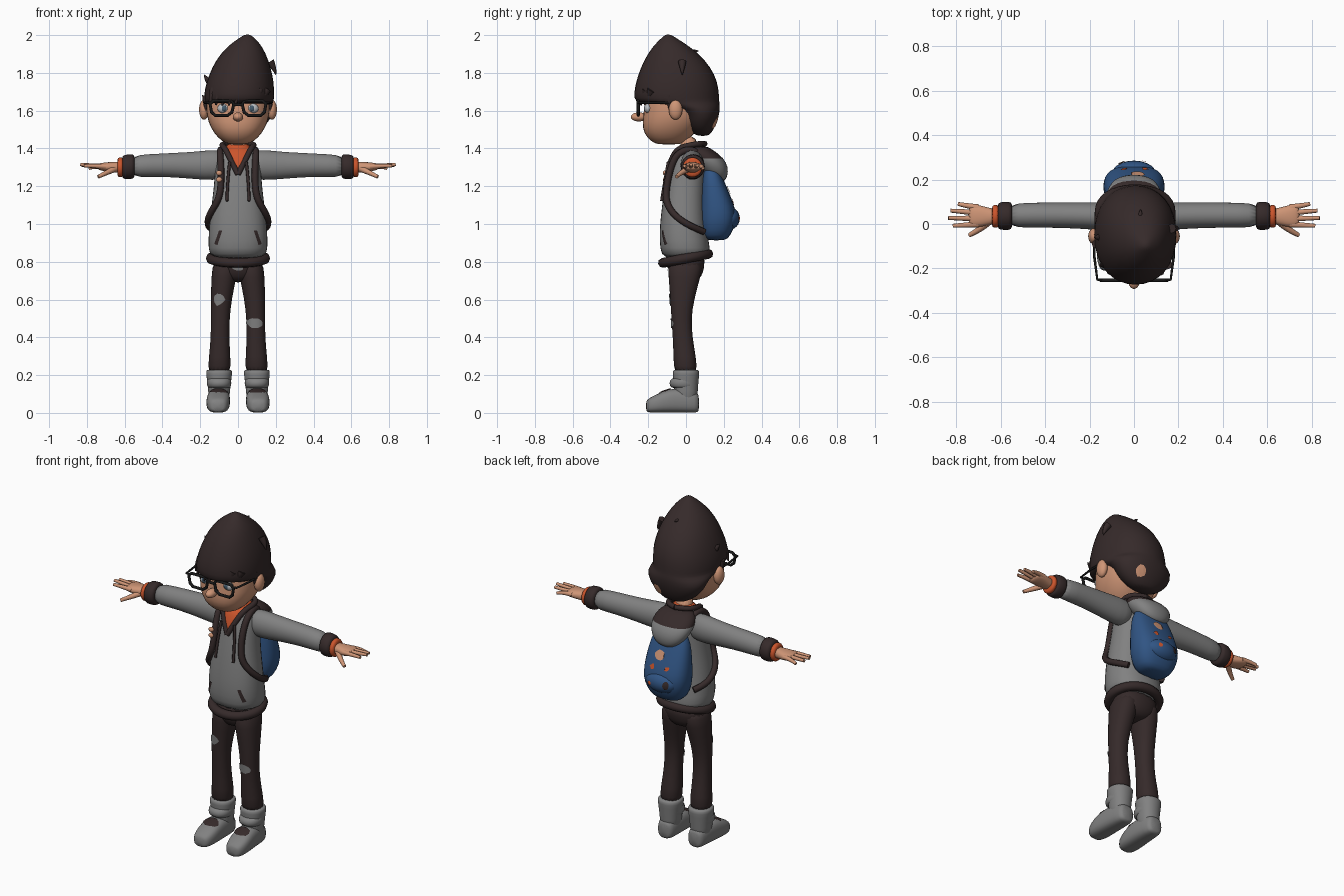
import bpy, bmesh, random
from math import cos, sin, pi, copysign
from mathutils import Vector
from mathutils.bvhtree import BVHTree

random.seed(4)
if "Cube" in bpy.data.objects:
    bpy.data.objects.remove(bpy.data.objects["Cube"])


def material(name, r, g, b):
    m = bpy.data.materials.new(name)
    m.use_nodes = True
    m.diffuse_color = (r, g, b, 1)
    node = m.node_tree.nodes["Principled BSDF"]
    node.inputs["Base Color"].default_value = (r, g, b, 1)
    node.inputs["Roughness"].default_value = 0.8
    return m


BROWN = material("dark brown", 0.036, 0.023, 0.023)
GREY = material("grey cloth", 0.22, 0.22, 0.22)
SKIN = material("skin", 0.62, 0.30, 0.18)
ORANGE = material("orange shirt", 0.60, 0.09, 0.025)
BLUE = material("backpack blue", 0.03, 0.09, 0.23)
BLACK = material("frame black", 0.01, 0.01, 0.01)
WHITE = material("eye white", 0.5, 0.52, 0.54)
IRIS = material("iris blue", 0.06, 0.11, 0.16)


def finish(name, mesh, *mats):
    obj = bpy.data.objects.new(name, mesh)
    bpy.context.collection.objects.link(obj)
    for m in mats:
        mesh.materials.append(m)
    mesh.shade_smooth()
    return obj


def loft(name, sections, mats, axis="z", power=2.3, s=1, n=16):
    """Sections are (position on axis, centre a, centre b, radius a, radius b)."""
    bm = bmesh.new()
    rings = []
    for t, ca, cb, ra, rb in sections:
        ring = []
        for i in range(n):
            c, d = cos(2 * pi * i / n), sin(2 * pi * i / n)
            a = ca + ra * copysign(abs(c) ** (2 / power), c)
            b = cb + rb * copysign(abs(d) ** (2 / power), d)
            x, y, z = {"x": (t, a, b), "y": (a, t, b), "z": (a, b, t)}[axis]
            ring.append(bm.verts.new((x * s, y, z)))
        rings.append(ring)
    for p, q in zip(rings, rings[1:]):
        for i in range(n):
            j = (i + 1) % n
            bm.faces.new((p[i], p[j], q[j], q[i]))
    bm.faces.new(rings[0])
    bm.faces.new(rings[-1])
    bmesh.ops.recalc_face_normals(bm, faces=bm.faces)
    mesh = bpy.data.meshes.new(name)
    bm.to_mesh(mesh)
    bm.free()
    obj = finish(name, mesh, *mats)
    obj.modifiers.new("smooth", "SUBSURF").levels = 1
    obj.modifiers["smooth"].render_levels = 1
    return obj


def ellipsoid(name, centre, radii, mat):
    bm = bmesh.new()
    bmesh.ops.create_uvsphere(bm, u_segments=20, v_segments=12, radius=1)
    for v in bm.verts:
        v.co = Vector(centre) + Vector([v.co[i] * radii[i] for i in range(3)])
    mesh = bpy.data.meshes.new(name)
    bm.to_mesh(mesh)
    bm.free()
    return finish(name, mesh, mat)


def tree(obj):
    bpy.context.view_layer.update()
    return BVHTree.FromObject(obj, bpy.context.evaluated_depsgraph_get())


def tube(name, pts, r, mat, s=1, tip=1.0, closed=False, kind="NURBS", snap=None):
    """Round tube along points; tip scales the radius at the far end."""
    pts = [Vector((p[0] * s, p[1], p[2])) for p in pts]
    if snap:
        hits = [snap.find_nearest(p) for p in pts]
        pts = [h[0] + h[1] * 0.014 for h in hits]
    cu = bpy.data.curves.new(name, "CURVE")
    cu.dimensions = "3D"
    cu.bevel_depth, cu.bevel_resolution, cu.resolution_u = r, 2, 6
    cu.use_fill_caps = True
    sp = cu.splines.new(kind)
    sp.points.add(len(pts) - 1)
    for i, p in enumerate(pts):
        sp.points[i].co = (*p, 1)
        sp.points[i].radius = 1 + (tip - 1) * i / (len(pts) - 1)
    sp.use_cyclic_u, sp.use_endpoint_u, sp.order_u = closed, not closed, 3
    tmp = bpy.data.objects.new(name + "_path", cu)
    bpy.context.collection.objects.link(tmp)
    bpy.context.view_layer.update()
    deps = bpy.context.evaluated_depsgraph_get()
    mesh = bpy.data.meshes.new_from_object(tmp.evaluated_get(deps))
    bpy.data.objects.remove(tmp)
    mesh.materials.clear()
    return finish(name, mesh, mat)


def blob(cu, cv, ru, rv, rough=0.0, n=10):
    out = []
    for i in range(n):
        k = 1 + random.uniform(-rough, rough)
        out.append((cu + ru * k * cos(2 * pi * i / n), cv + rv * k * sin(2 * pi * i / n)))
    return out


def patch(name, outline, target, mat, side="front"):
    """Thin plate laid onto a target surface along one direction."""
    ray = Vector({"front": (0, 1, 0), "back": (0, -1, 0), "top": (0, 0, -1)}[side])
    surf = tree(target)
    bm = bmesh.new()
    start = [Vector((u, 0, v)) - ray if side != "top" else Vector((u, v, 1)) for u, v in outline]
    bm.faces.new([bm.verts.new(p) for p in start])
    bmesh.ops.triangulate(bm, faces=bm.faces)
    bmesh.ops.subdivide_edges(bm, edges=bm.edges, cuts=3, use_grid_fill=True)
    for v in list(bm.verts):
        loc, nor, _, _ = surf.ray_cast(v.co, ray)
        if loc is None:
            bm.verts.remove(v)
        else:
            v.co = loc + nor * 0.005
    bm.normal_update()
    if sum(f.normal.dot(ray) for f in bm.faces) > 0:
        bmesh.ops.reverse_faces(bm, faces=bm.faces)
    mesh = bpy.data.meshes.new(name)
    bm.to_mesh(mesh)
    bm.free()
    return finish(name, mesh, mat)


# Head, nose and neck
loft("head", [(1.42, 0, -.09, .04, .06), (1.435, 0, -.095, .085, .09), (1.48, 0, -.088, .13, .14),
              (1.54, 0, -.07, .162, .165), (1.60, 0, -.053, .172, .172), (1.68, 0, -.05, .172, .172),
              (1.76, 0, -.05, .13, .13)], [SKIN])
ellipsoid("nose", (0, -.25, 1.567), (.027, .042, .024), SKIN)
loft("neck", [(1.34, 0, .02, .055, .05), (1.48, 0, .01, .052, .05)], [SKIN])
loft("shirt_collar", [(1.35, 0, .02, .075, .068), (1.40, 0, .02, .07, .062), (1.43, 0, .02, .06, .054)], [ORANGE])

# Hair mass, open over the face
hair = loft("hair", [(1.465, .01, .09, .05, .03), (1.49, .01, .08, .11, .062), (1.55, .005, .075, .17, .098),
                     (1.615, .005, .075, .19, .108), (1.64, .005, -.04, .185, .222), (1.66, .005, -.05, .19, .23),
                     (1.72, .008, -.05, .188, .228), (1.79, .015, -.05, .172, .208), (1.87, .022, -.06, .142, .165),
                     (1.94, .036, -.078, .095, .1), (1.98, .046, -.09, .048, .046), (2.005, .05, -.095, .012, .012)],
            [BROWN], power=2.15)
patch("hair_gap", blob(.08, 1.54, .03, .032, .15), hair, SKIN, "back")
LOCKS = [((.17, -.02, 1.86), (.195, -.02, 1.82), (.2, -.02, 1.79)),
         ((.02, .0, 1.89), (.03, .04, 1.92), (.03, .065, 1.915)),
         ((-.14, -.06, 1.74), (-.17, -.06, 1.77), (-.178, -.06, 1.79))]
for i, pts in enumerate(LOCKS):
    tube("stray_lock_%d" % i, pts, .022, BROWN, tip=.1)
for i in range(9):
    x = -.14 + .034 * i
    y = -.05 - .215 * (1 - (x / .19) ** 2) ** .5
    drop = 1.632 + (.02 if i > 4 else 0) + random.uniform(-.008, .012)
    tube("fringe_lock_%d" % i, [(x + .015, y + .025, 1.71), (x, y + .008, 1.67), (x - .012, y + .012, drop)],
         .026, BROWN, tip=.15)

# Ears, sideburns, eyes and glasses
FRAME = [(.022, 1.635), (.035, 1.652), (.13, 1.652), (.148, 1.635), (.14, 1.592),
         (.12, 1.575), (.055, 1.575), (.032, 1.592)]
for side, s in (("left", 1), ("right", -1)):
    ellipsoid(side + "_ear", (.18 * s, -.055, 1.605), (.026, .036, .053), SKIN)
    tube(side + "_sideburn", [(.17, -.09, 1.68), (.174, -.09, 1.64), (.17, -.085, 1.6)], .02, BROWN, s, .2)
    ellipsoid(side + "_eye", (.077 * s, -.2, 1.612), (.032, .021, .026), WHITE)
    ellipsoid(side + "_iris", (.074 * s, -.216, 1.612), (.014, .007, .016), IRIS)
    tube(side + "_lens_frame", [(x, -.253, z) for x, z in FRAME], .0085, BLACK, s, closed=True, kind="POLY")
    tube(side + "_glasses_arm", [(.14, -.253, 1.642), (.165, -.25, 1.642), (.178, -.15, 1.642), (.178, -.05, 1.64)],
         .006, BLACK, s, kind="POLY")
tube("glasses_bridge", [(-.027, -.253, 1.63), (0, -.258, 1.634), (.027, -.253, 1.63)], .008, BLACK)

# Hooded jacket body
jacket = loft("jacket", [(.81, 0, 0, .15, .125), (.87, 0, -.004, .16, .136), (.95, 0, -.015, .159, .129),
                         (1.05, 0, -.015, .15, .12), (1.15, 0, -.01, .135, .112), (1.25, 0, 0, .126, .104),
                         (1.33, 0, .008, .122, .096), (1.385, 0, .015, .105, .08), (1.41, 0, .02, .065, .058)], [GREY])
hem = [(.146 * cos(a), -.002 + .122 * sin(a), .818 + .024 * sin(a)) for a in [pi * i / 10 for i in range(20)]]
tube("jacket_hem", hem, .026, BROWN, closed=True)
patch("shirt_front", [(0, 1.265), (.035, 1.33), (.06, 1.4), (-.06, 1.4), (-.035, 1.33)], jacket, ORANGE)
skin_of_jacket = tree(jacket)

# Hood with dark lining, lying on the back
hood = loft("hood", [(1.225, 0, .175, .035, .03), (1.25, 0, .17, .085, .05), (1.30, 0, .145, .12, .082),
                     (1.35, 0, .115, .13, .085), (1.385, 0, .085, .115, .07), (1.415, 0, .065, .08, .045)],
            [GREY, BROWN])
for f in hood.data.polygons:
    f.material_index = int(f.center.z > 1.35)

for side, s in (("left", 1), ("right", -1)):
    # Hood edge, drawstring, pocket and shoulder strap
    tube(side + "_hood_edge", [(0, -.1, 1.262), (.035, -.085, 1.33), (.068, -.045, 1.4), (.09, .03, 1.42),
                               (.06, .085, 1.425), (0, .1, 1.425)], .015, BROWN, s)
    tube(side + "_drawstring", [(.045, -.1, 1.33), (.055, -.11, 1.25), (.057, -.12, 1.12)], .008, BROWN, s,
         snap=skin_of_jacket)
    patch(side + "_pocket", [(.082 * s, .965), (.098 * s, .965), (.122 * s, .895), (.106 * s, .888)], jacket, BROWN)
    tube(side + "_strap", [(.085, .11, 1.34), (.09, .05, 1.4), (.095, -.04, 1.38), (.095, -.09, 1.3), (.095, -.11, 1.2),
                           (.105, -.11, 1.13), (.135, -.08, 1.07), (.155, -.03, 1.02), (.15, .04, .98),
                           (.12, .1, .96)], .018, BROWN, s, snap=skin_of_jacket)

    # Sleeve, cuff and hand
    loft(side + "_sleeve", [(.06, .03, 1.315, .06, .07), (.13, .034, 1.312, .066, .084), (.22, .038, 1.31, .061, .074),
                            (.35, .04, 1.312, .058, .065), (.47, .04, 1.31, .057, .061), (.57, .038, 1.305, .055, .06)],
         [GREY], "x", 2, s)
    loft(side + "_cuff", [(.545, .037, 1.305, .058, .062), (.56, .037, 1.304, .066, .068),
                          (.605, .036, 1.302, .064, .066), (.615, .036, 1.302, .054, .056)], [BROWN], "x", 2, s)
    loft(side + "_shirt_cuff", [(.6, .035, 1.3, .054, .056), (.632, .034, 1.3, .054, .055),
                                (.64, .034, 1.3, .044, .045)], [ORANGE], "x", 2, s)
    loft(side + "_palm", [(.61, .034, 1.3, .034, .032), (.65, .034, 1.3, .038, .029), (.69, .035, 1.302, .05, .026),
                          (.73, .037, 1.303, .052, .02), (.745, .037, 1.303, .04, .012)], [SKIN], "x", 2.3, s)
    for i, (tx, ty, tz) in enumerate([(.79, .09, 1.295), (.825, .06, 1.31), (.835, .027, 1.315), (.815, -.008, 1.308)]):
        y = .074 - .025 * i
        tube("%s_finger_%d" % (side, i), [(.7, y, 1.304), (.75, (y + ty) / 2, 1.308), (tx, ty, tz)],
             .0145, SKIN, s, .6)
    tube(side + "_thumb", [(.65, .015, 1.293), (.69, -.025, 1.275), (.74, -.05, 1.25)], .018, SKIN, s, .55)

    # Trouser leg
    leg = loft(side + "_trouser_leg", [(.82, .066, .0, .068, .1), (.72, .074, -.008, .068, .086),
                                       (.6, .089, -.02, .056, .064), (.5, .094, -.025, .05, .053),
                                       (.4, .095, -.018, .05, .053), (.3, .097, -.007, .057, .06),
                                       (.19, .1, 0, .066, .066)], [BROWN], "z", 2.2, s)
    if s > 0:
        patch("left_knee_patch", blob(.09, .475, .042, .026, .15), leg, GREY)
    else:
        patch("right_thigh_patch", blob(-.1, .6, .028, .032, .2), leg, GREY)

    # Boot shaft, ankle flap and foot
    loft(side + "_boot_shaft", [(.03, .1, .0, .055, .06), (.12, .1, .0, .058, .063), (.19, .1, 0, .068, .07),
                                (.225, .1, 0, .072, .073), (.23, .1, 0, .06, .06)], [GREY], "z", 2.2, s)
    loft(side + "_boot_flap", [(.128, .1, -.005, .055, .06), (.14, .1, -.012, .066, .078),
                               (.175, .1, -.012, .067, .078), (.19, .1, 0, .056, .06)], [GREY], "z", 2.2, s)
    foot = loft(side + "_foot", [(.07, .1, .05, .035, .045), (.055, .1, .056, .052, .056), (-.03, .101, .066, .06, .066),
                                 (-.09, .104, .064, .063, .064), (-.15, .106, .051, .064, .051),
                                 (-.195, .107, .04, .052, .039), (-.213, .107, .036, .034, .028)],
                [GREY], "y", 2.8, s)
    patch(side + "_instep", blob(.103 * s, -.108, .045, .034, .08), foot, BROWN, "top")

# Seat of the trousers
seat = loft("trouser_seat", [(.69, 0, 0, .05, .05), (.72, 0, 0, .11, .085), (.77, 0, 0, .134, .1),
                             (.85, 0, 0, .136, .105)], [BROWN])
patch("fly_patch", blob(0, .768, .028, .016, .15), seat, GREY)

# Backpack, its pouch and small badges
pack = loft("backpack", [(.912, 0, .16, .07, .05), (.935, 0, .16, .108, .075), (1.0, 0, .168, .136, .096),
                         (1.06, 0, .17, .142, .098), (1.13, 0, .16, .138, .085), (1.21, 0, .145, .128, .066),
                         (1.28, 0, .135, .11, .045), (1.33, 0, .13, .06, .022)], [BLUE], power=2.6)
pouch = ellipsoid("backpack_pouch", (0, .225, 1.03), (.1, .06, .062), BLUE)
patch("large_badge", blob(.015, 1.185, .032, .026, .2), pack, SKIN, "back")
patch("small_badge_left", blob(.05, 1.115, .014, .014, .3), pack, ORANGE, "back")
patch("small_badge_right", blob(-.045, 1.12, .014, .014, .3), pack, ORANGE, "back")
patch("pouch_badge", blob(.045, 1.03, .012, .012), pouch, ORANGE, "back")
patch("pouch_buckle", blob(-.055, 1.035, .016, .022), pouch, BROWN, "back")
for z in (1.235, 1.27):
    ellipsoid("strap_pin", (-.1, -.11, z), (.016, .012, .014), SKIN)
